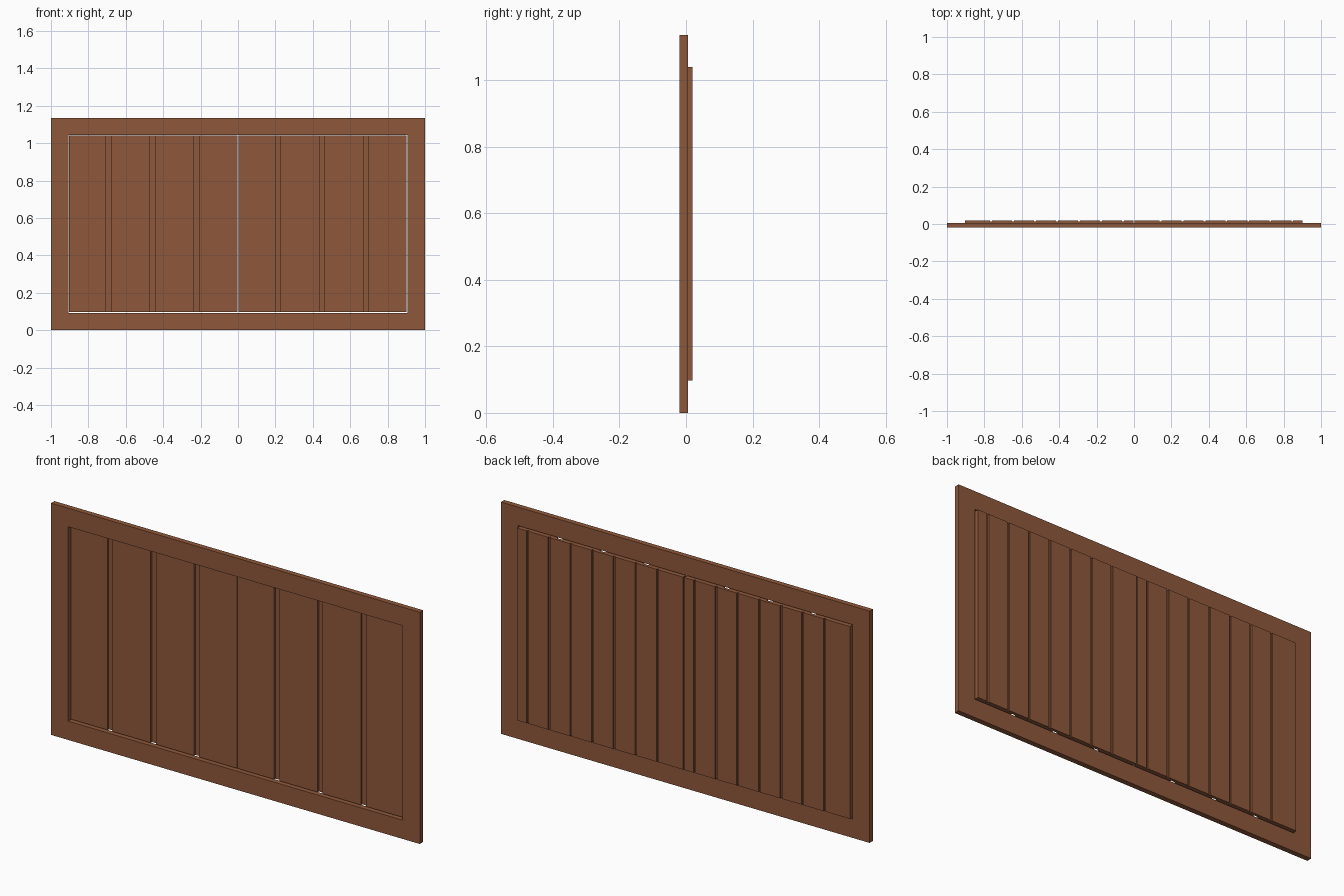
import bpy, bmesh

if "Cube" in bpy.data.objects:
    bpy.data.objects.remove(bpy.data.objects["Cube"])

W, H = 1.0, 1.136            # half width, full height
IX, Z0, Z1 = 0.907, 0.092, 1.045   # frame opening
FY0, FY1 = -0.02, 0.006      # frame depth range
PY0, PY1 = -0.005, 0.02      # panel depth range

wood = bpy.data.materials.new("brown wood")
wood.diffuse_color = (0.275, 0.098, 0.043, 1)
wood.use_nodes = True
wood.node_tree.nodes["Principled BSDF"].inputs["Base Color"].default_value = wood.diffuse_color


def prism(name, pts, shift):
    """Extrude a closed polygon of 3D points along a vector."""
    bm = bmesh.new()
    face = bm.faces.new([bm.verts.new(p) for p in pts])
    ext = bmesh.ops.extrude_face_region(bm, geom=[face], use_keep_orig=True)
    moved = [g for g in ext["geom"] if isinstance(g, bmesh.types.BMVert)]
    bmesh.ops.translate(bm, verts=moved, vec=shift)
    bmesh.ops.recalc_face_normals(bm, faces=bm.faces)
    me = bpy.data.meshes.new(name)
    bm.to_mesh(me)
    bm.free()
    me.materials.append(wood)
    ob = bpy.data.objects.new(name, me)
    bpy.context.collection.objects.link(ob)
    return ob


# Mitred frame: four pieces between outer and inner corners
outer = [(-W, 0), (W, 0), (W, H), (-W, H)]
inner = [(-IX, Z0), (IX, Z0), (IX, Z1), (-IX, Z1)]
for i, name in enumerate(["bottom_rail", "right_stile", "top_rail", "left_stile"]):
    j = (i + 1) % 4
    quad = [outer[i], outer[j], inner[j], inner[i]]
    prism(name, [(x, FY0, z) for x, z in quad], (0, FY1 - FY0, 0))


# Grooved plank panels: wide grooves in front, narrow closer ones behind
def panel(name, x0):
    a, b = x0 + 0.002, x0 + 0.902
    prof = [(a, PY0)]
    for k in range(3):
        g = x0 + 0.2 + 0.235 * k
        prof += [(g, PY0), (g, 0.005), (g + 0.028, 0.005), (g + 0.028, PY0)]
    prof += [(b, PY0), (b, PY1)]
    for k in reversed(range(7)):
        g = x0 + 0.141 + 0.1175 * k
        prof += [(g + 0.005, PY1), (g + 0.005, 0.013), (g - 0.005, 0.013), (g - 0.005, PY1)]
    prof += [(a, PY1)]
    zb, zt = Z0 + 0.005, Z1 - 0.005
    prism(name, [(x, y, zb) for x, y in prof], (0, 0, zt - zb))


panel("left_plank_panel", -0.905)
panel("right_plank_panel", 0.0)
